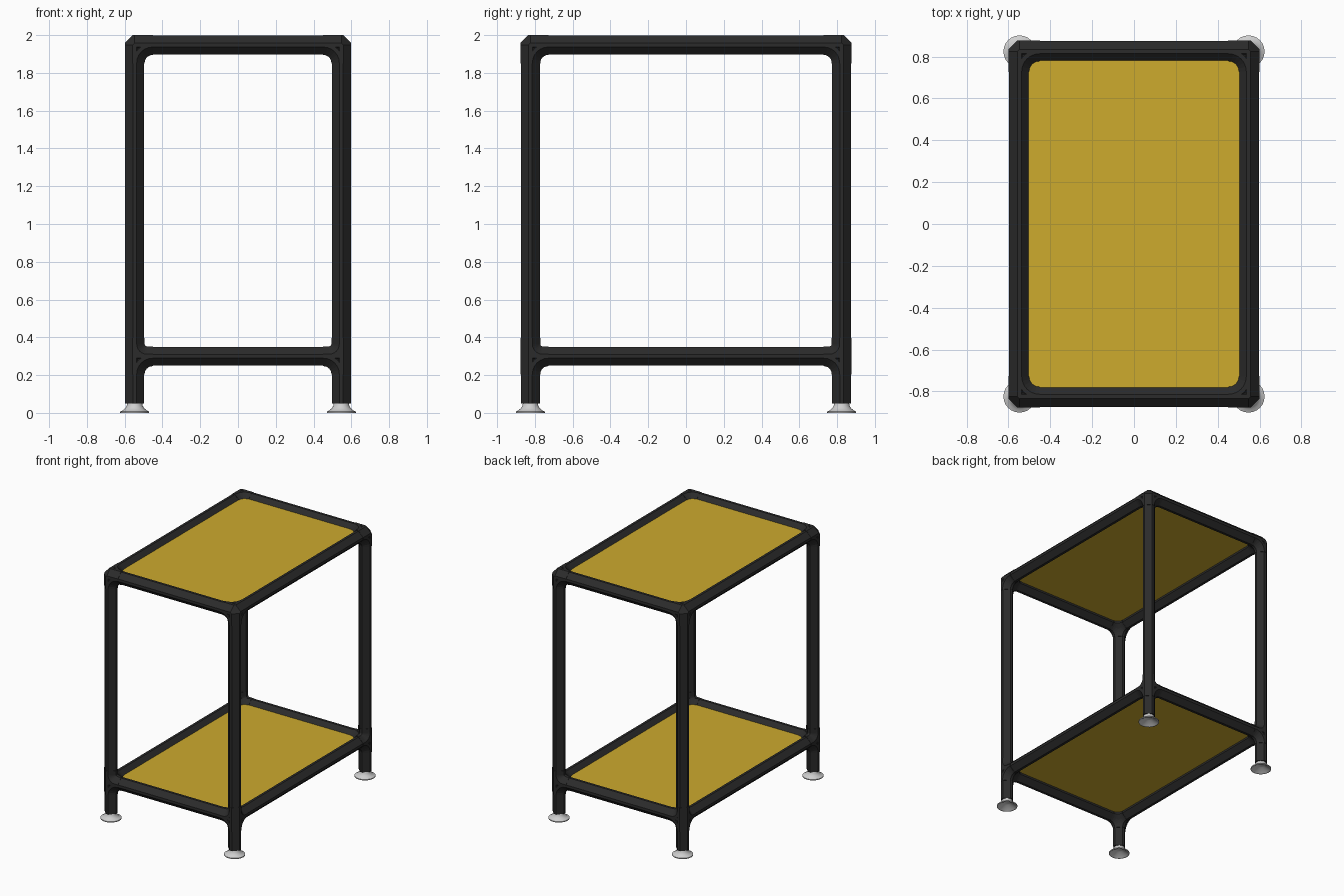
import bpy
import bmesh
from math import sin, cos, pi
from mathutils import Vector

cube = bpy.data.objects.get("Cube")
if cube:
    bpy.data.objects.remove(cube, do_unlink=True)

X, Y, Z = Vector((1, 0, 0)), Vector((0, 1, 0)), Vector((0, 0, 1))
PX, PY = 0.547, 0.824            # post centres
LOW, TOP = 0.30, 1.9475          # shelf frame heights
TUBE, SLEEVE = 0.050, 0.0525     # half widths
ARM = 0.097                      # sleeve length from joint centre


def material(name, rgb, rough):
    m = bpy.data.materials.new(name)
    m.use_nodes = True
    m.diffuse_color = (*rgb, 1)
    shader = m.node_tree.nodes["Principled BSDF"]
    shader.inputs["Base Color"].default_value = (*rgb, 1)
    shader.inputs["Roughness"].default_value = rough
    return m


BLACK = material("black_tube", (0.024, 0.024, 0.024), 0.6)
YELLOW = material("yellow_board", (0.61, 0.405, 0.027), 0.6)
GREY = material("light_grey_metal", (0.62, 0.62, 0.62), 0.5)


def finish(name, bm, mat):
    bmesh.ops.recalc_face_normals(bm, faces=bm.faces)
    mesh = bpy.data.meshes.new(name)
    bm.to_mesh(mesh)
    bm.free()
    mesh.materials.append(mat)
    obj = bpy.data.objects.new(name, mesh)
    bpy.context.collection.objects.link(obj)
    return obj


def ring(centre, u, v, r):
    """Square section standing on its edge, with narrow flats on the edges."""
    flat = 0.2 * r
    pts = []
    for a, b in ((u, v), (v, -u), (-u, -v), (-v, u)):
        pts += [centre + a * r - b * flat, centre + a * r + b * flat]
    return pts


def sweep(bm, rings):
    loops = [[bm.verts.new(p) for p in pts] for pts in rings]
    n = len(loops[0])
    for lo, hi in zip(loops, loops[1:]):
        for i in range(n):
            j = (i + 1) % n
            bm.faces.new((lo[i], lo[j], hi[j], hi[i]))
    bm.faces.new(loops[0])
    bm.faces.new(loops[-1])


def side_axes(d):
    u = Z if abs(d.z) < 0.5 else X
    return u, d.cross(u)


def straight(bm, start, end, r):
    u, v = side_axes((end - start).normalized())
    sweep(bm, [ring(start, u, v, r), ring(end, u, v, r)])


def bend(bm, o, a, b, radius):
    """Quarter-circle elbow from arm a to arm b."""
    rings = []
    for i in range(7):
        t = i / 6 * pi / 2
        radial = b * cos(t) + a * sin(t)
        rings.append(ring(o + (a + b - radial) * radius, radial, a.cross(b), SLEEVE))
    sweep(bm, rings)


def tube(name, start, end):
    bm = bmesh.new()
    straight(bm, start, end, TUBE)
    finish(name, bm, BLACK)


def fitting(name, o, a, b, through):
    bm = bmesh.new()
    # Faceted hub closing the outer corner
    hub = []
    for u, v in ((X, Y), (Y, Z), (Z, X)):
        hub += [bm.verts.new(p) for p in ring(o, u, v, SLEEVE)]
    hull = bmesh.ops.convex_hull(bm, input=hub)
    spare = [g for g in hull["geom_interior"] if isinstance(g, bmesh.types.BMVert)]
    bmesh.ops.delete(bm, geom=spare, context="VERTS")
    # Sleeves and filleted elbows
    arms = [a, b, -Z] + ([Z] if through else [])
    for d in arms:
        straight(bm, o, o + d * ARM, SLEEVE)
    for p, q in ((a, b), (a, -Z), (b, -Z)):
        bend(bm, o, p, q, ARM - 0.002)
    if through:
        bend(bm, o, a, Z, 0.065)
        bend(bm, o, b, Z, 0.065)
    finish(name, bm, BLACK)


def foot(name, x, y):
    # Bell-shaped levelling foot with a hollow underside
    outline = [(0.025, 0.03), (0.066, 0.002), (0.07, 0), (0.077, 0), (0.077, 0.007),
               (0.062, 0.014), (0.05, 0.025), (0.042, 0.038), (0.038, 0.06)]
    bm = bmesh.new()
    sweep(bm, [[Vector((x + r * cos(k * pi / 12), y + r * sin(k * pi / 12), z))
                for k in range(24)] for r, z in outline])
    obj = finish(name, bm, GREY)
    bpy.ops.object.select_all(action="DESELECT")
    obj.select_set(True)
    bpy.context.view_layer.objects.active = obj
    bpy.ops.object.shade_smooth_by_angle(angle=0.7)


def board(name, z):
    bm = bmesh.new()
    bmesh.ops.create_cube(bm, size=1)
    for v in bm.verts:
        v.co = Vector((v.co.x * (PX - 0.02) * 2, v.co.y * (PY - 0.02) * 2, z + v.co.z * 0.012))
    finish(name, bm, YELLOW)


# Posts, feet and corner fittings
for sx, side in ((-1, "right"), (1, "left")):
    for sy, end in ((-1, "front"), (1, "back")):
        tag = end + "_" + side
        x, y = sx * PX, sy * PY
        foot("foot_" + tag, x, y)
        tube("post_" + tag, Vector((x, y, 0.05)), Vector((x, y, TOP)))
        fitting("lower_joint_" + tag, Vector((x, y, LOW)), X * -sx, Y * -sy, True)
        fitting("upper_joint_" + tag, Vector((x, y, TOP)), X * -sx, Y * -sy, False)

# Shelf frames and boards
for level, z in (("lower", LOW), ("upper", TOP)):
    for s, end, side in ((-1, "front", "right"), (1, "back", "left")):
        tube(f"{level}_rail_{end}", Vector((-PX, s * PY, z)), Vector((PX, s * PY, z)))
        tube(f"{level}_rail_{side}", Vector((s * PX, -PY, z)), Vector((s * PX, PY, z)))
    board(level + "_board", z + 0.011)
